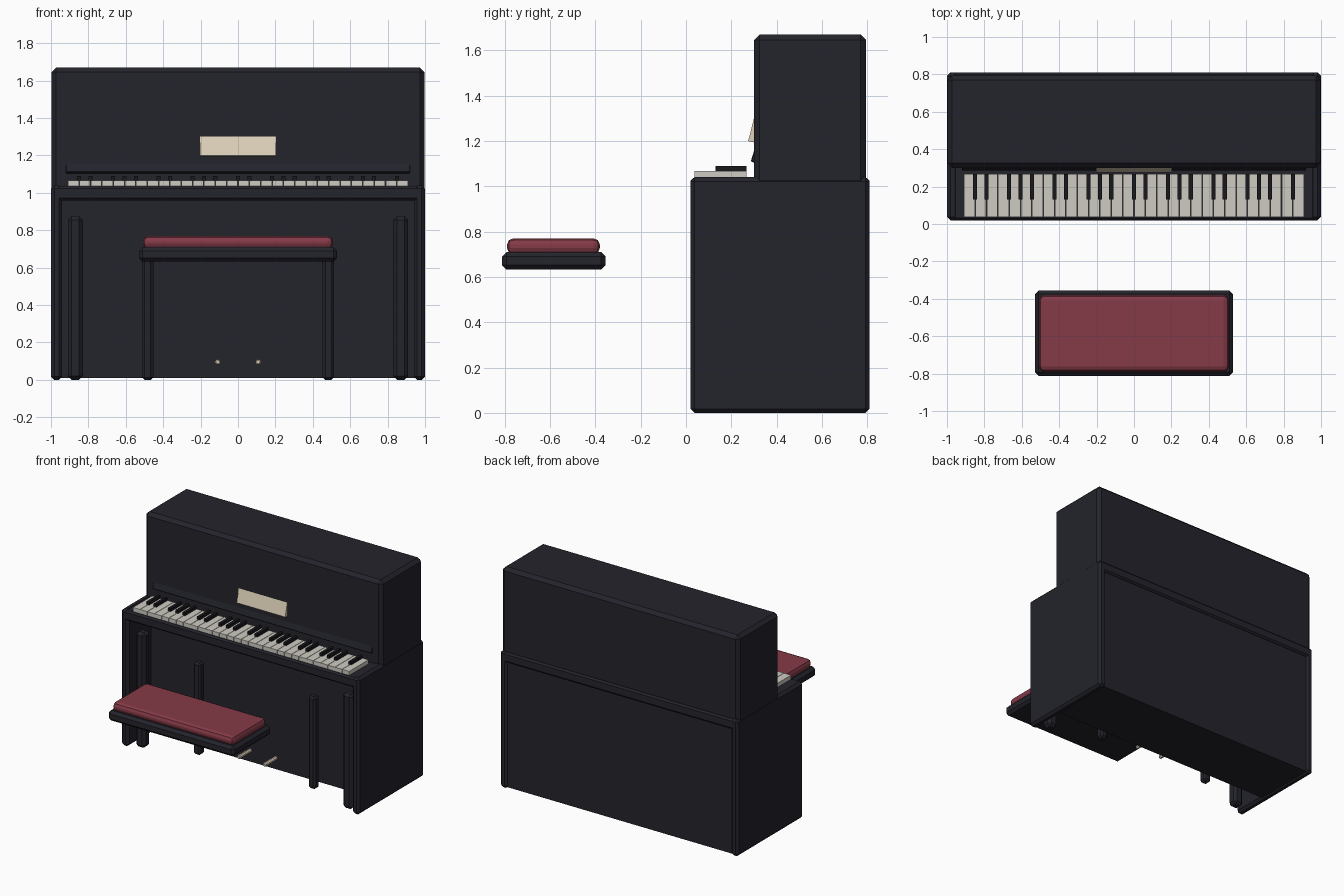
import bpy
import math

cube = bpy.data.objects.get("Cube")
if cube:
    bpy.data.objects.remove(cube, do_unlink=True)


def material(name, color):
    mat = bpy.data.materials.new(name)
    mat.use_nodes = True
    rgba = (*color, 1)
    mat.diffuse_color = rgba
    mat.node_tree.nodes["Principled BSDF"].inputs["Base Color"].default_value = rgba
    return mat


LACQUER = material("dark lacquer", (0.017, 0.017, 0.025))
EBONY = material("black key", (0.009, 0.009, 0.012))
IVORY = material("white key", (0.62, 0.60, 0.54))
CREAM = material("cream", (0.72, 0.63, 0.48))
RED = material("red cushion", (0.235, 0.043, 0.064))


def box(name, xs, ys, zs, mat, bevel=0.0, segments=1, tilt=0.0):
    """Box spanning the given ranges, with chamfered edges."""
    spans = (xs, ys, zs)
    bpy.ops.mesh.primitive_cube_add(size=1, location=[(a + b) / 2 for a, b in spans])
    obj = bpy.context.object
    obj.name = name
    obj.scale = [b - a for a, b in spans]
    bpy.ops.object.transform_apply(location=False, rotation=False, scale=True)
    obj.rotation_euler.x = tilt
    obj.data.materials.append(mat)
    if bevel:
        mod = obj.modifiers.new("Bevel", "BEVEL")
        mod.width = bevel
        mod.segments = segments
    return obj


# Cabinet
box("upper_cabinet", (-0.997, 0.997), (0.30, 0.795), (1.0, 1.67), LACQUER, 0.025)
box("lower_cabinet", (-0.95, 0.95), (0.30, 0.795), (0.01, 0.98), LACQUER)
box("key_bed", (-0.97, 0.97), (0.02, 0.81), (0.96, 1.036), LACQUER, 0.012)

# Side boards, front posts and pedals, mirrored left and right
for side, s in (("left", 1), ("right", -1)):
    def span(a, b):
        return tuple(sorted((s * a, s * b)))
    box(f"{side}_side_board", span(0.94, 1.0), (0.02, 0.81), (0, 1.04), LACQUER, 0.018)
    box(f"{side}_outer_post", span(0.83, 0.91), (0.06, 0.14), (0, 0.875), LACQUER, 0.02)
    box(f"{side}_inner_post", span(0.453, 0.513), (0.19, 0.25), (0, 0.70), LACQUER, 0.014)
    bpy.ops.mesh.primitive_cylinder_add(vertices=8, radius=0.016, depth=0.16,
                                        location=(s * 0.108, 0.24, 0.095),
                                        rotation=(math.pi / 2, 0, 0))
    pedal = bpy.context.object
    pedal.name = f"{side}_pedal"
    pedal.data.materials.append(CREAM)
    pedal.modifiers.new("Bevel", "BEVEL").width = 0.006

# Keyboard
COUNT = 30
START = -0.91
PITCH = -2 * START / COUNT
for i in range(COUNT):
    x = START + i * PITCH
    box(f"white_key_{i}", (x + 0.0015, x + PITCH - 0.0015), (0.037, 0.268),
        (1.03, 1.067), IVORY)
    if i % 7 in (1, 2, 4, 5, 6):
        box(f"black_key_{i}", (x - 0.011, x + 0.011), (0.13, 0.266), (1.06, 1.09), EBONY)

# Fallboard and music plate leaning on the upper cabinet
box("fallboard", (-0.92, 0.92), (0.294, 0.314), (1.105, 1.165), LACQUER, 0.004, tilt=-0.3)
box("music_plate", (-0.204, 0.204), (0.2875, 0.3125), (1.195, 1.305), CREAM, tilt=-0.25)

# Bench
box("bench_seat", (-0.53, 0.53), (-0.812, -0.355), (0.632, 0.71), LACQUER, 0.02)
box("bench_cushion", (-0.507, 0.507), (-0.79, -0.38), (0.70, 0.77), RED, 0.028, 2)
